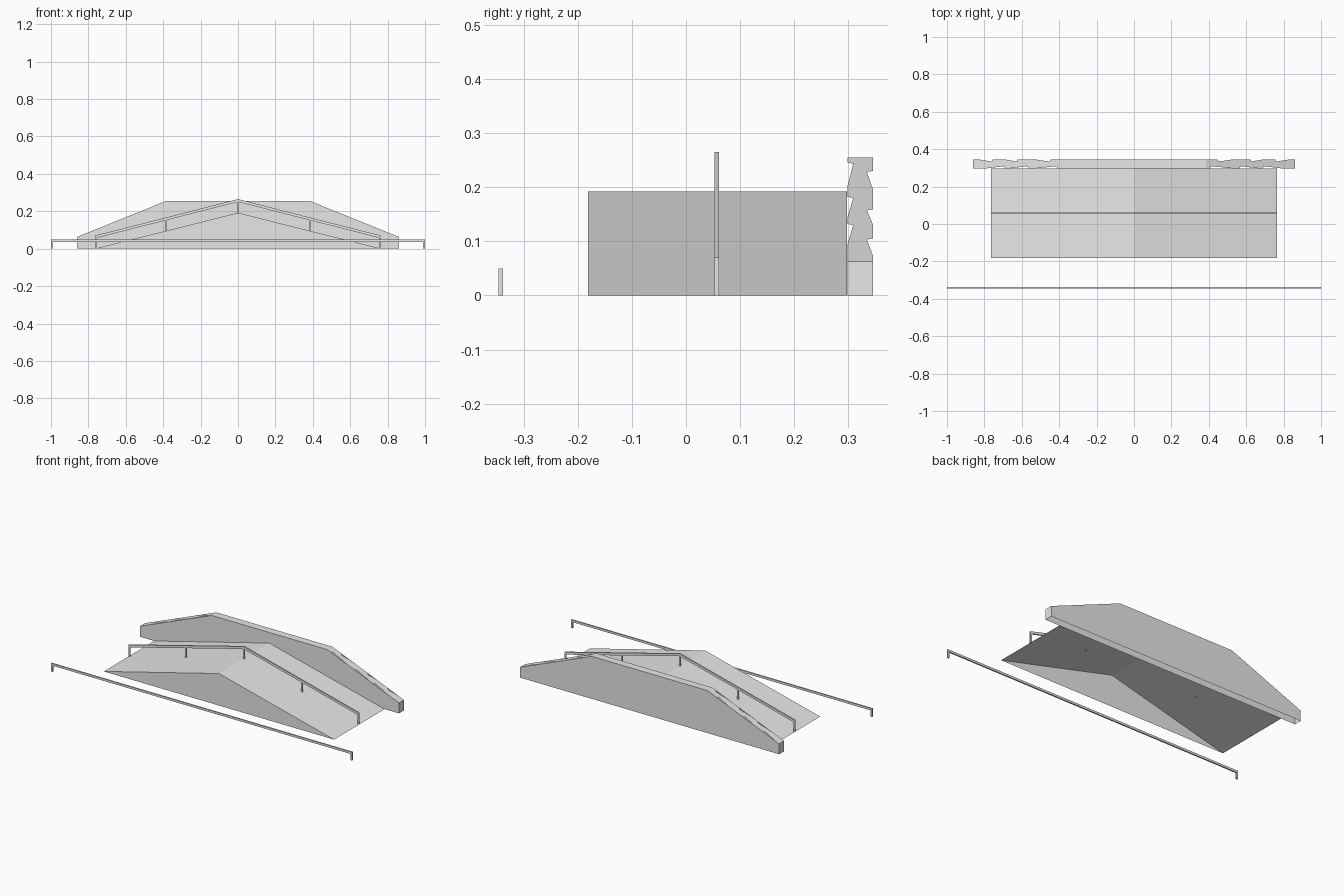
import bpy

if "Cube" in bpy.data.objects:
    bpy.data.objects.remove(bpy.data.objects["Cube"], do_unlink=True)

grey = bpy.data.materials.new("plain_grey")
grey.use_nodes = True
grey.diffuse_color = (0.8, 0.8, 0.8, 1)
grey.node_tree.nodes["Principled BSDF"].inputs["Base Color"].default_value = (0.8, 0.8, 0.8, 1)


def add_mesh(name, verts, faces):
    mesh = bpy.data.meshes.new(name)
    mesh.from_pydata(verts, [], faces)
    mesh.materials.append(grey)
    obj = bpy.data.objects.new(name, mesh)
    bpy.context.collection.objects.link(obj)
    return obj


def prism(name, profile, y0, y1, open_sides=()):
    """Extrude a counter-clockwise x-z profile along y, leaving some sides open."""
    n = len(profile)
    verts = [(x, y, z) for y in (y0, y1) for x, z in profile]
    faces = [tuple(range(n)), tuple(reversed(range(n, 2 * n)))]
    for i in range(n):
        if i not in open_sides:
            j = (i + 1) % n
            faces.append((j, i, i + n, j + n))
    return add_mesh(name, verts, faces)


def post(name, x, half, z0, z1, y0, y1):
    prism(name, [(x - half, z0), (x + half, z0), (x + half, z1), (x - half, z1)], y0, y1)


# Two-way ramp, hollow and open below
RAMP, PEAK = 0.765, 0.192
prism("ramp", [(-RAMP, 0), (RAMP, 0), (0, PEAK)], -0.181, 0.297, open_sides=(0,))

# Tall ledge behind the ramp, open below and with separate sloping tops
FLAT, END, TOP, LOW = 0.385, 0.86, 0.255, 0.063
Y0, Y1 = 0.298, 0.345
prism("ledge", [(-END, 0), (END, 0), (END, LOW), (FLAT, TOP), (-FLAT, TOP), (-END, LOW)],
      Y0, Y1, open_sides=(0, 2, 4))


# Sloping ledge tops with worn, chipped edges
def chipped_edge(y, inward, chips):
    points = [(0, y)]
    for a, b in chips:
        points += [(a, y), (a + 0.01, y + inward), (b, y)]
    return points + [(1, y)]


front = chipped_edge(Y0, 0.011, [(0.05, 0.28), (0.38, 0.58), (0.64, 0.84)])
back = chipped_edge(Y1, -0.011, [(0.13, 0.30), (0.50, 0.64), (0.78, 0.94)])
outline = front + back[::-1]
for side, label in ((1, "left"), (-1, "right")):
    verts = [(side * (FLAT + t * (END - FLAT)), y, TOP + t * (LOW - TOP)) for t, y in outline]
    loop = list(range(len(verts)))
    add_mesh("ledge_slope_" + label, verts, [loop if side > 0 else loop[::-1]])

# Peaked grind rail standing on the ramp
R0, R1 = 0.053, 0.061
BAR = 0.015
prism("ramp_rail_bar", [(-RAMP, 0.07 - BAR), (0, 0.265 - BAR), (RAMP, 0.07 - BAR),
                        (RAMP, 0.07), (0, 0.265), (-RAMP, 0.07)], R0, R1)
post("ramp_rail_centre_post", 0, 0.005, PEAK - 0.004, 0.252, R0, R1)
for side, label in ((1, "left"), (-1, "right")):
    post("ramp_rail_middle_post_" + label, side * 0.385, 0.005, 0.093, 0.155, R0, R1)
    post("ramp_rail_end_post_" + label, side * (RAMP - 0.005), 0.005, 0, 0.06, R0, R1)

# Long flat rail in front, on two end posts
F0, F1 = -0.346, -0.338
prism("flat_rail_bar", [(-1, 0.037), (1, 0.037), (1, 0.05), (-1, 0.05)], F0, F1)
for side, label in ((1, "left"), (-1, "right")):
    post("flat_rail_post_" + label, side * 0.995, 0.005, 0, 0.037, F0, F1)
